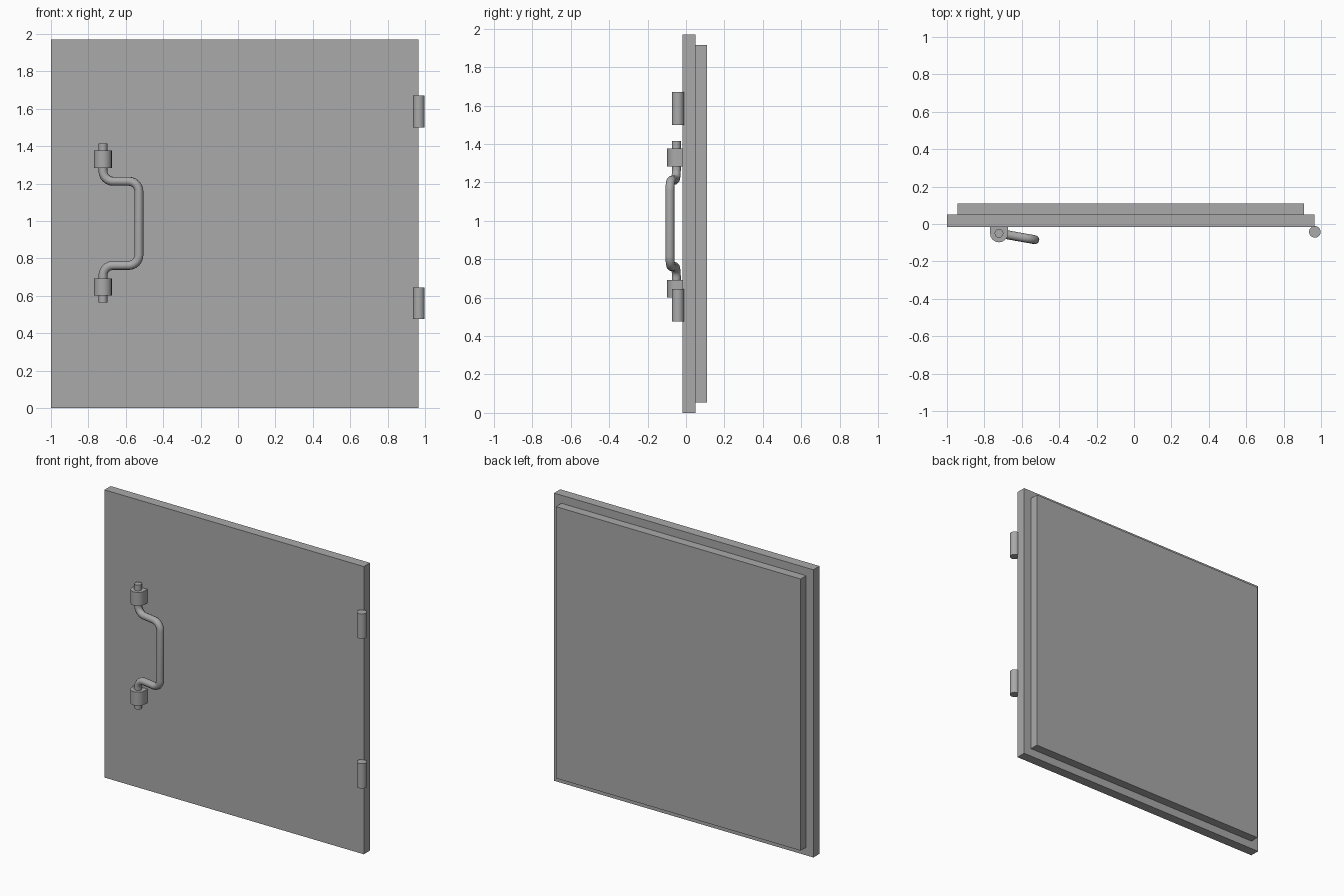
import bpy, bmesh, math
from mathutils import Vector

if "Cube" in bpy.data.objects:
    bpy.data.objects.remove(bpy.data.objects["Cube"], do_unlink=True)

GREY = (0.4, 0.4, 0.4, 1)
metal = bpy.data.materials.new("grey metal")
metal.use_nodes = True
metal.diffuse_color = GREY
metal.node_tree.nodes["Principled BSDF"].inputs["Base Color"].default_value = GREY


def finish(ob, name, smooth=False):
    ob.name = name
    ob.data.materials.clear()
    ob.data.materials.append(metal)
    bpy.ops.object.select_all(action="DESELECT")
    ob.select_set(True)
    bpy.context.view_layer.objects.active = ob
    if smooth:
        bpy.ops.object.shade_smooth_by_angle(angle=math.radians(50))
    return ob


def prism(name, outline, z0, z1, smooth=False):
    """Extrude a horizontal outline from z0 up to z1."""
    bm = bmesh.new()
    face = bm.faces.new([bm.verts.new((x, y, z0)) for x, y in outline])
    top = bmesh.ops.extrude_face_region(bm, geom=[face])["geom"]
    verts = [v for v in top if isinstance(v, bmesh.types.BMVert)]
    bmesh.ops.translate(bm, verts=verts, vec=(0, 0, z1 - z0))
    bmesh.ops.recalc_face_normals(bm, faces=bm.faces)
    mesh = bpy.data.meshes.new(name)
    bm.to_mesh(mesh)
    bm.free()
    ob = bpy.data.objects.new(name, mesh)
    bpy.context.collection.objects.link(ob)
    return finish(ob, name, smooth)


def slab(name, x0, x1, y0, y1, z0, z1):
    return prism(name, [(x0, y0), (x1, y0), (x1, y1), (x0, y1)], z0, z1)


def arc(cx, cy, r, start, end, steps):
    angles = [math.radians(start + (end - start) * i / steps) for i in range(steps + 1)]
    return [(cx + r * math.cos(a), cy + r * math.sin(a)) for a in angles]


# Door leaf and the smaller raised panel behind it
FRONT = -0.017
slab("door_leaf", -1, 0.965, FRONT, 0.05, 0, 1.97)
slab("back_panel", -0.945, 0.908, 0.05, 0.11, 0.055, 1.915)

# Hinge barrels on the left edge
for name, z in (("lower_hinge", 0.475), ("upper_hinge", 1.5)):
    prism(name, arc(0.967, -0.042, 0.031, 0, 360, 24)[:-1], z, z + 0.17, True)

# Handle bushings: flat against the door, rounded in front
HX, HY = -0.722, -0.05
for name, z in (("lower_bushing", 0.6), ("upper_bushing", 1.283)):
    shape = [(HX + 0.048, FRONT), (HX - 0.048, FRONT)] + arc(HX, HY, 0.048, 180, 360, 8)
    prism(name, shape, z, z + 0.093, True)

# Bent handle rod with rounded corners
grip = (HX + 0.192, HY - 0.034)
corners = [Vector((x, y, z)) for (x, y), z in (
    ((HX, HY), 1.415), ((HX, HY), 1.212), (grip, 1.212),
    (grip, 0.762), ((HX, HY), 0.762), ((HX, HY), 0.563))]
path = [corners[0]]
for before, corner, after in zip(corners, corners[1:], corners[2:]):
    u, v = (before - corner).normalized(), (after - corner).normalized()
    centre = corner + (u + v) * 0.055
    for i in range(7):
        a = math.radians(15 * i)
        path.append(centre - (v * math.cos(a) + u * math.sin(a)) * 0.055)
path.append(corners[-1])

curve = bpy.data.curves.new("handle_rod", "CURVE")
curve.dimensions = "3D"
curve.bevel_depth = 0.024
curve.bevel_resolution = 3
curve.use_fill_caps = True
spline = curve.splines.new("POLY")
spline.points.add(len(path) - 1)
for point, co in zip(spline.points, path):
    point.co = (*co, 1)
rod = bpy.data.objects.new("handle_rod", curve)
bpy.context.collection.objects.link(rod)
bpy.ops.object.select_all(action="DESELECT")
rod.select_set(True)
bpy.context.view_layer.objects.active = rod
bpy.ops.object.convert(target="MESH")
finish(bpy.context.view_layer.objects.active, "handle_rod", True)
